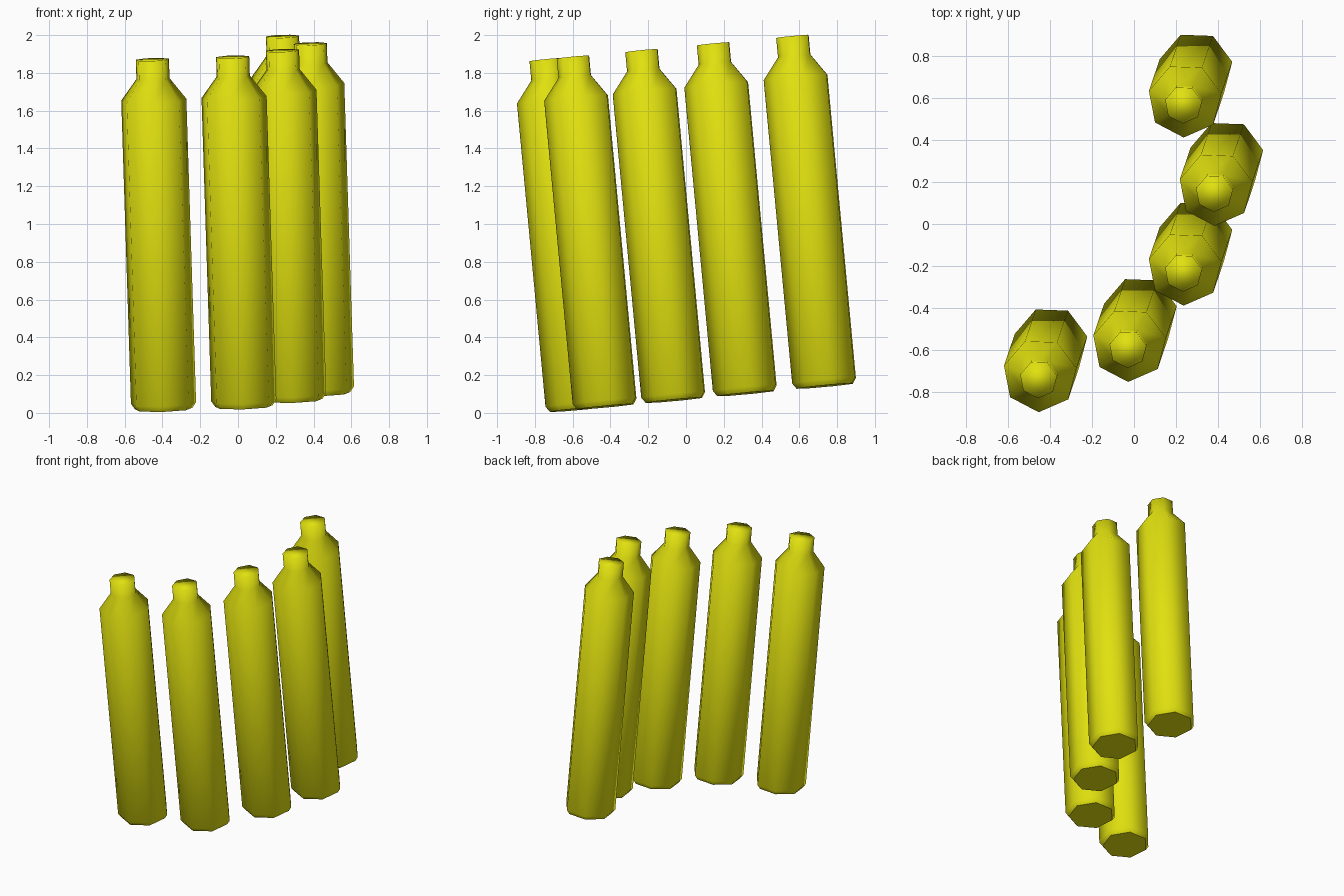
import bpy, bmesh, math
from mathutils import Matrix, Vector

if "Cube" in bpy.data.objects:
    bpy.data.objects.remove(bpy.data.objects["Cube"])

SIDES = 7
# bottle profile: radius, height below the top along the bottle axis
PROFILE = [(0.156, -1.86), (0.177, -1.83), (0.177, -0.217),
           (0.090, -0.103), (0.090, 0.0)]
# top centre of each bottle (x, y)
TOPS = [(-0.454, -0.739), (-0.029, -0.595), (0.235, -0.232),
        (0.382, 0.147), (0.235, 0.567)]
AXIS = Vector((-0.032, -0.094, 1)).normalized()

yellow = bpy.data.materials.new("yellow")
yellow.diffuse_color = (0.75, 0.75, 0.005, 1)
yellow.use_nodes = True
yellow.node_tree.nodes["Principled BSDF"].inputs["Base Color"].default_value = yellow.diffuse_color

# one lathed seven-sided bottle mesh, shared by all five
bm = bmesh.new()
rings = []
for r, z in PROFILE:
    rings.append([bm.verts.new((r * math.cos(a), r * math.sin(a), z))
                  for a in (math.radians(-92) + 2 * math.pi * i / SIDES
                            for i in range(SIDES))])
for low, high in zip(rings, rings[1:]):
    for i in range(SIDES):
        j = (i + 1) % SIDES
        bm.faces.new((low[i], low[j], high[j], high[i]))
bm.faces.new(rings[-1])
for f in bm.faces:
    f.smooth = True
base = bm.faces.new(rings[0][::-1])      # flat base
for e in base.edges:
    e.smooth = False
mesh = bpy.data.meshes.new("bottle")
bm.to_mesh(mesh)
bm.free()
mesh.materials.append(yellow)

# tilted row of bottles, each a little higher towards the back
tilt = Vector((0, 0, 1)).rotation_difference(AXIS).to_matrix().to_4x4()
for n, (x, y) in enumerate(TOPS, 1):
    ob = bpy.data.objects.new(f"bottle_{n}", mesh)
    ob.matrix_world = Matrix.Translation((x, y, 1.94 + 0.094 * y)) @ tilt
    bpy.context.collection.objects.link(ob)
